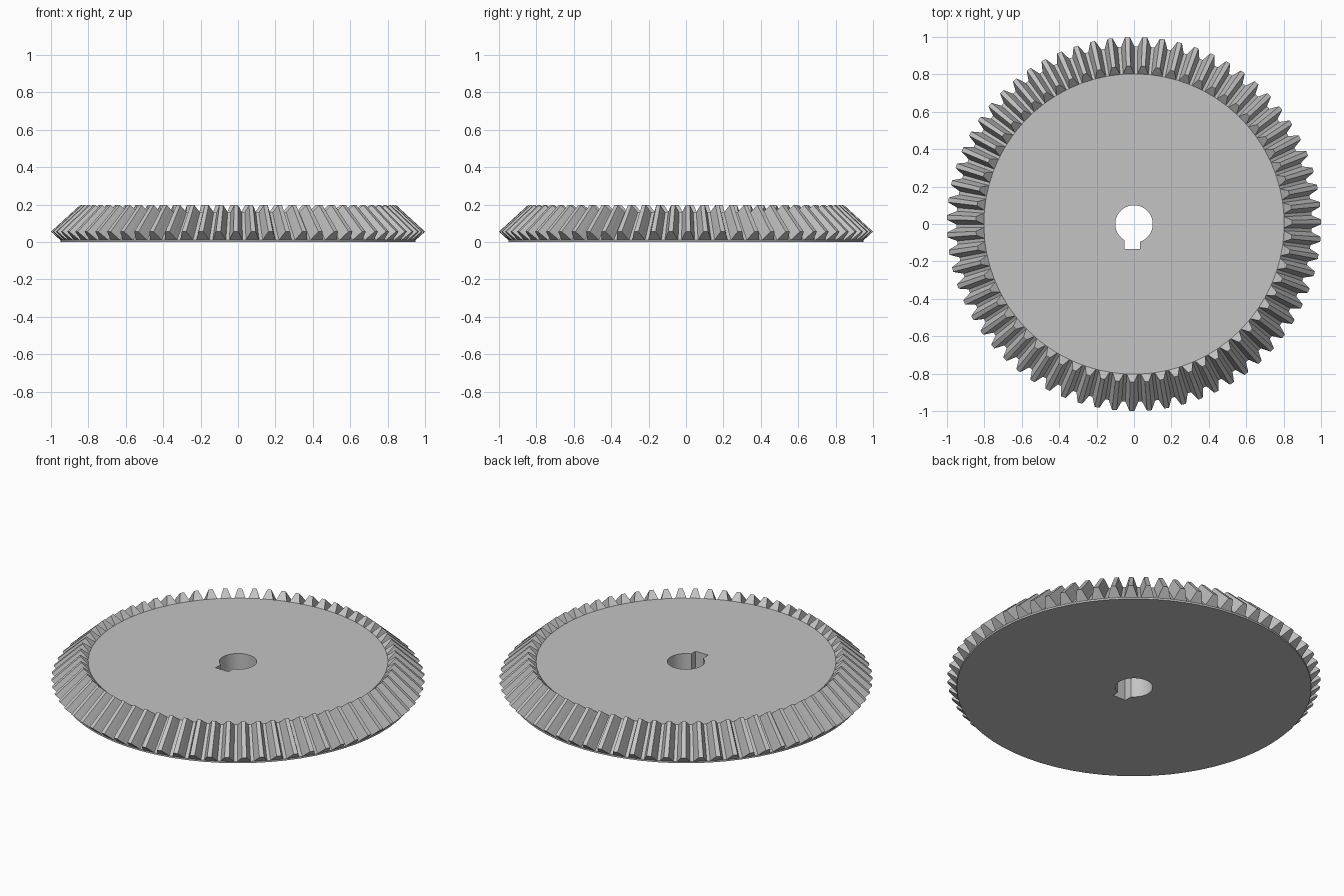
import bpy, bmesh
from math import cos, sin, pi, radians
from mathutils import Vector

cube = bpy.data.objects.get("Cube")
if cube:
    bpy.data.objects.remove(cube)

TEETH = 67
PITCH = 2 * pi / TEETH
PHASE = radians(135)
ROOT, TIP = Vector((0.95, 0.01)), Vector((1.0, 0.055))   # radius, height at the large end
APEX = 0.97                                              # height where the tooth cones meet
INNER = 0.845                                            # small end, scaled towards the apex
# Half tooth: (fraction of a pitch, fraction of the tooth depth)
HALF = [(0.395, 0), (0.32, 0.27), (0.25, 0.56), (0.135, 1)]
TOOTH = [(-a, d) for a, d in HALF] + [(a, d) for a, d in reversed(HALF)]

steel = bpy.data.materials.new("grey steel")
steel.use_nodes = True
steel.diffuse_color = (0.55, 0.55, 0.55, 1)
steel.node_tree.nodes["Principled BSDF"].inputs["Base Color"].default_value = steel.diffuse_color

bm = bmesh.new()


def tooth_loop(index, scale):
    """Cross-section of one tooth, shrunk towards the cone apex."""
    verts = []
    for a, depth in TOOTH:
        r, z = ROOT.lerp(TIP, depth)
        ang = PHASE + (index + a) * PITCH
        verts.append(bm.verts.new((r * scale * cos(ang), r * scale * sin(ang),
                                   APEX + (z - APEX) * scale)))
    return verts


def bore_outline():
    """Round bore with a square keyway towards the front."""
    r, left, right, floor = 0.1, -0.052, 0.032, -0.135
    pts = [(r * cos(t), r * sin(t)) for t in (2 * pi * i / 64 - pi / 2 for i in range(64))]
    arc = [p for p in pts if p[1] > 0 or not left < p[0] < right]
    start = next(i for i, p in enumerate(arc) if p[0] > right)
    arc = arc[start:] + arc[:start]
    slot = [(x, -(r * r - x * x) ** 0.5) for x in (left, right)]
    return arc + [slot[0], (left, floor), (right, floor), slot[1]]


def ring_edges(verts):
    return [bm.edges.get(p) or bm.edges.new(p) for p in zip(verts, verts[1:] + verts[:1])]


# Teeth, with the end faces on the back and front cones
outer = [tooth_loop(i, 1) for i in range(TEETH)]
inner = [tooth_loop(i, INNER) for i in range(TEETH)]
for o, n in zip(outer, inner):
    bm.faces.new(o)
    bm.faces.new(n)

# Flanks, tips and the valleys between teeth
big = [v for loop in outer for v in loop]
small = [v for loop in inner for v in loop]
for i in range(len(big)):
    bm.faces.new((big[i - 1], big[i], small[i], small[i - 1]))

# Thin rim below the teeth
rim = [v for loop in outer for v in (loop[0], loop[-1])]
base = [bm.verts.new((v.co.x, v.co.y, 0)) for v in rim]
for i in range(len(rim)):
    bm.faces.new((base[i - 1], base[i], rim[i], rim[i - 1]))

# Bore wall
top_rim = [v for loop in inner for v in (loop[0], loop[-1])]
outline = bore_outline()
bore_low = [bm.verts.new((x, y, 0)) for x, y in outline]
bore_high = [bm.verts.new((x, y, top_rim[0].co.z)) for x, y in outline]
for i in range(len(outline)):
    bm.faces.new((bore_low[i - 1], bore_low[i], bore_high[i], bore_high[i - 1]))

# Flat underside and recessed top disc
for ring, hole in ((base, bore_low), (top_rim, bore_high)):
    bmesh.ops.triangle_fill(bm, use_beauty=True, edges=ring_edges(ring) + ring_edges(hole))

bmesh.ops.recalc_face_normals(bm, faces=bm.faces)
mesh = bpy.data.meshes.new("bevel_gear")
bm.to_mesh(mesh)
bm.free()
mesh.materials.append(steel)
gear = bpy.data.objects.new("bevel_gear", mesh)
bpy.context.collection.objects.link(gear)
